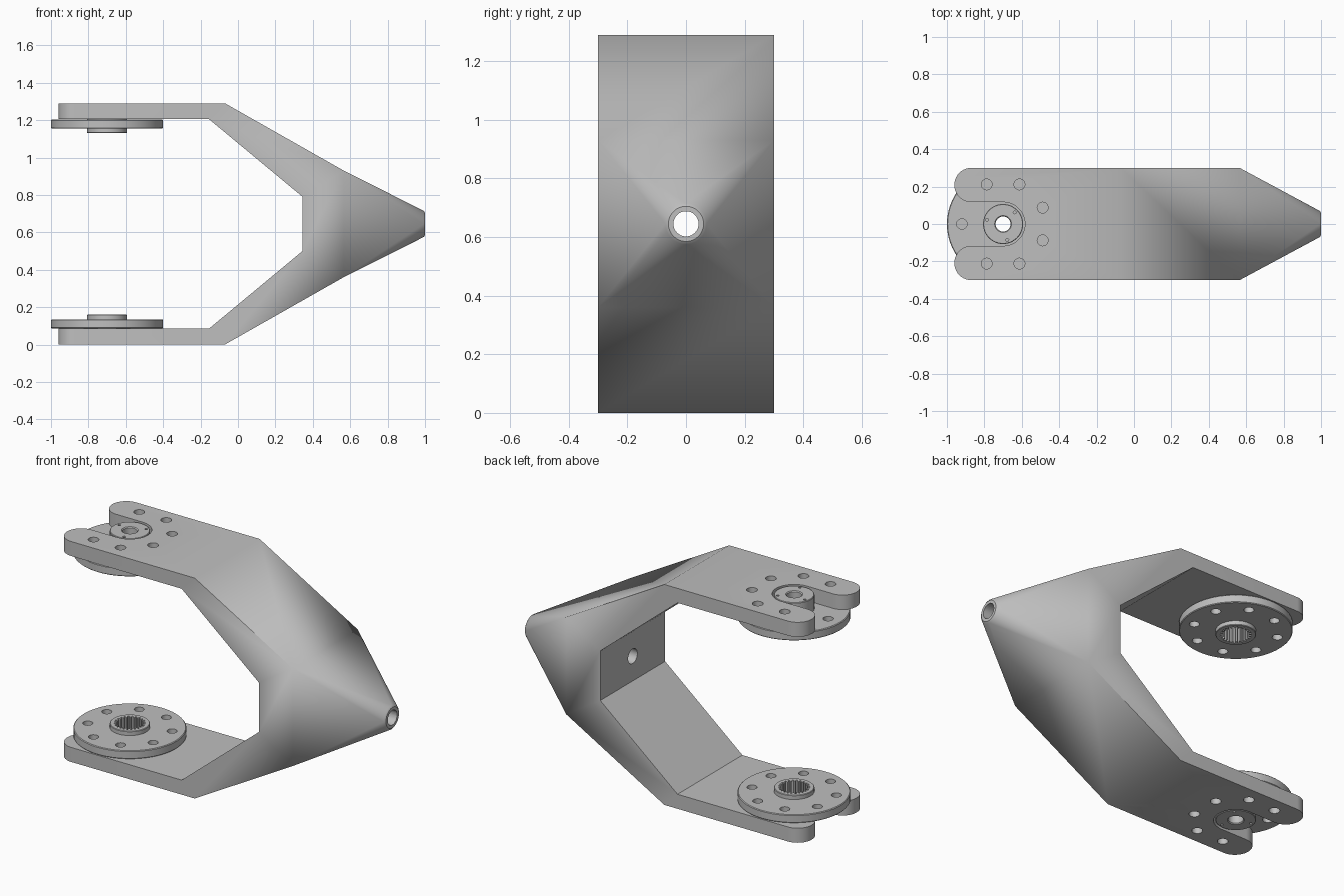
import bpy, bmesh
from math import cos, sin, pi, radians
from mathutils import Matrix, Vector

cube = bpy.data.objects.get("Cube")
if cube:
    bpy.data.objects.remove(cube)

HEIGHT = 1.29
MID = HEIGHT / 2
HALF_W = 0.3
HUB_X = -0.7
NECK_X = 0.565
BOLT_R = 0.229
BOLT_ANGLES = [radians(22.5 + 45 * i) for i in range(8)]

metal = bpy.data.materials.new("grey metal")
metal.use_nodes = True
GREY = (0.52, 0.52, 0.52, 1)
metal.diffuse_color = GREY
metal.node_tree.nodes["Principled BSDF"].inputs["Base Color"].default_value = GREY


def make(name, bm):
    bmesh.ops.recalc_face_normals(bm, faces=bm.faces[:])
    mesh = bpy.data.meshes.new(name)
    bm.to_mesh(mesh)
    bm.free()
    return place(name, mesh)


def place(name, mesh):
    obj = bpy.data.objects.new(name, mesh)
    bpy.context.scene.collection.objects.link(obj)
    if not mesh.materials:
        mesh.materials.append(metal)
    return obj


def activate(obj):
    bpy.ops.object.select_all(action='DESELECT')
    obj.select_set(True)
    bpy.context.view_layer.objects.active = obj


def extrude(bm, points, vec):
    """Closed prism from a flat outline."""
    face = bm.faces.new([bm.verts.new(p) for p in points])
    out = bmesh.ops.extrude_face_region(bm, geom=[face], use_keep_orig=True)
    verts = [v for v in out["geom"] if isinstance(v, bmesh.types.BMVert)]
    bmesh.ops.translate(bm, verts=verts, vec=vec)


def rod(bm, x, y, r, z0, z1, sides=24):
    pts = [(x + r * cos(2 * pi * i / sides), y + r * sin(2 * pi * i / sides), z0)
           for i in range(sides)]
    extrude(bm, pts, (0, 0, z1 - z0))


def cut(obj, bm):
    """Subtract a temporary cutter and discard it."""
    cutter = make("cutter", bm)
    cutter.hide_render = True
    activate(obj)
    mod = obj.modifiers.new("cut", 'BOOLEAN')
    mod.operation = 'DIFFERENCE'
    mod.solver = 'EXACT'
    mod.object = cutter
    bpy.ops.object.modifier_apply(modifier=mod.name)
    bpy.data.objects.remove(cutter)


def smooth(obj):
    activate(obj)
    bpy.ops.object.shade_smooth_by_angle(angle=radians(30))


# Fork body: mirrored side profile pulled across the width
outer = [(-0.96, 0), (-0.07, 0), (NECK_X, 0.36)]
inner = [(0.345, 0.5), (-0.155, 0.085), (-0.96, 0.085)]
flip = lambda pts: [(x, HEIGHT - z) for x, z in reversed(pts)]
profile = outer + flip(outer) + flip(inner) + inner
bm = bmesh.new()
extrude(bm, [(x, -HALF_W, z) for x, z in profile], (0, 2 * HALF_W, 0))


def neck_faces(b):
    return [f for f in b.faces if all(abs(v.co.x - NECK_X) < 1e-4 for v in f.verts)]


bmesh.ops.delete(bm, geom=neck_faces(bm), context='FACES')

# Nose: hull from the rectangular neck to a rounded tip
nose = bmesh.new()
for y in (-HALF_W, HALF_W):
    for z in (0.36, HEIGHT - 0.36):
        nose.verts.new((NECK_X, y, z))
for x, r in ((0.982, 0.075), (0.993, 0.070), (1.0, 0.060)):
    for i in range(64):
        a = 2 * pi * i / 64
        nose.verts.new((x, r * cos(a), MID + r * sin(a)))
bmesh.ops.convex_hull(nose, input=nose.verts[:])
bmesh.ops.delete(nose, geom=neck_faces(nose), context='FACES')
temp = bpy.data.meshes.new("nose_temp")
nose.to_mesh(temp)
nose.free()
bm.from_mesh(temp)
bpy.data.meshes.remove(temp)
bmesh.ops.remove_doubles(bm, verts=bm.verts[:], dist=1e-4)
fork = make("fork_body", bm)

# Open round-ended slot in both arms
SLOT = 0.117
bm = bmesh.new()
arc = [radians(-90 + 180 * i / 24) for i in range(25)]
slot = [(HUB_X + SLOT * cos(a), SLOT * sin(a), -0.1) for a in arc]
extrude(bm, [(-1.2, -SLOT, -0.1)] + slot + [(-1.2, SLOT, -0.1)], (0, 0, HEIGHT + 0.2))
cut(fork, bm)

# Rounded tine ends
bm = bmesh.new()
bm.from_mesh(fork.data)
ends = [e for e in bm.edges
        if all(abs(v.co.x + 0.96) < 1e-3 for v in e.verts)
        and abs(e.verts[0].co.y - e.verts[1].co.y) < 1e-3]
bmesh.ops.bevel(bm, geom=ends, offset=0.09, segments=10, profile=0.5, affect='EDGES')
bm.to_mesh(fork.data)
bm.free()

# Bolt holes through the arms
bm = bmesh.new()
for a in BOLT_ANGLES:
    x = HUB_X + BOLT_R * cos(a)
    if x > -0.85:
        rod(bm, x, BOLT_R * sin(a), 0.029, -0.1, HEIGHT + 0.1)
cut(fork, bm)

# Bore through the nose
bm = bmesh.new()
bore = [(0.2, 0.043 * cos(2 * pi * i / 32), MID + 0.043 * sin(2 * pi * i / 32))
        for i in range(32)]
extrude(bm, bore, (1, 0, 0))
cut(fork, bm)
smooth(fork)

# Hub: turned flange with a boss on each side
section = [(0.04, 0.008), (0.045, 0.003), (0.104, 0.003), (0.107, 0.006),
           (0.107, 0.087), (0.296, 0.087), (0.3, 0.091), (0.3, 0.131),
           (0.296, 0.135), (0.107, 0.135), (0.107, 0.157), (0.104, 0.16), (0.04, 0.16)]
bm = bmesh.new()
ring = [bm.verts.new((r, 0, z)) for r, z in section]
edges = [bm.edges.new((ring[i - 1], ring[i])) for i in range(len(ring))]
bmesh.ops.spin(bm, geom=ring + edges, cent=(0, 0, 0), axis=(0, 0, 1),
               angle=2 * pi, steps=72, use_duplicate=False)
bmesh.ops.remove_doubles(bm, verts=bm.verts[:], dist=1e-4)
bmesh.ops.translate(bm, verts=bm.verts[:], vec=(HUB_X, 0, 0))
hub = make("lower_hub", bm)

# Splined socket
TEETH = 24
bm = bmesh.new()
teeth = []
for i in range(TEETH):
    for step, r in ((0, 0.070), (0.35, 0.070), (0.5, 0.084), (0.85, 0.084)):
        a = 2 * pi * (i + step) / TEETH
        teeth.append((HUB_X + r * cos(a), r * sin(a), 0.05))
extrude(bm, teeth, (0, 0, 0.2))
cut(hub, bm)

# Flange bolt holes, outer locating hole and three small pin holes
bm = bmesh.new()
for a in BOLT_ANGLES:
    rod(bm, HUB_X + BOLT_R * cos(a), BOLT_R * sin(a), 0.027, 0.1, 0.2)
rod(bm, HUB_X - 0.22, 0, 0.028, 0.05, 0.118)
for deg in (45, 165, 285):
    a = radians(deg)
    rod(bm, HUB_X + 0.088 * cos(a), 0.088 * sin(a), 0.008, -0.05, 0.03, 12)
cut(hub, bm)
smooth(hub)

# Upper hub mirrors the lower one
mesh = hub.data.copy()
mesh.transform(Matrix.Translation(Vector((0, 0, HEIGHT))) @ Matrix.Diagonal((1, 1, -1, 1)))
mesh.flip_normals()
place("upper_hub", mesh)
